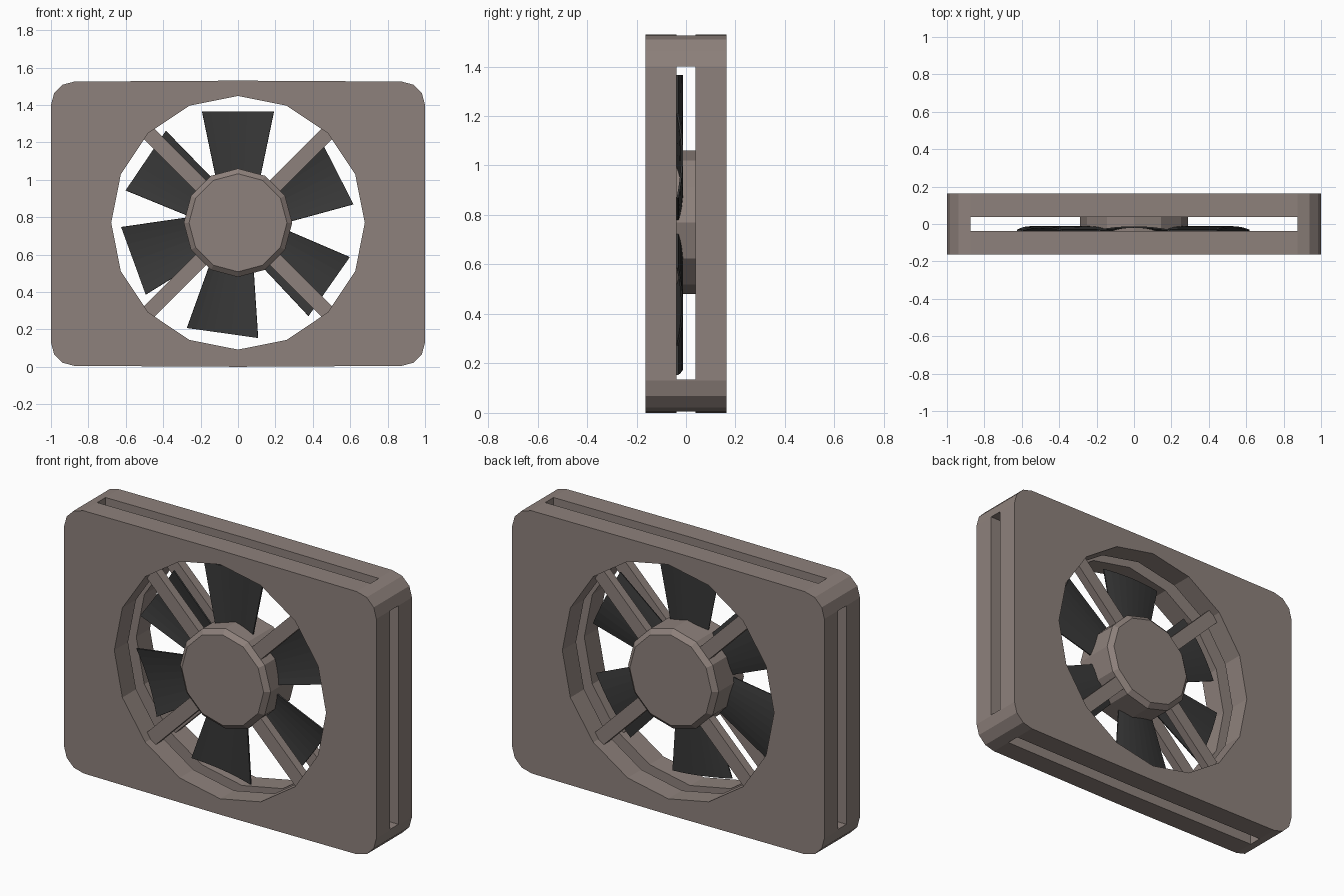
import bpy, bmesh
from math import sin, cos, pi, radians
from mathutils import Matrix

if "Cube" in bpy.data.objects:
    bpy.data.objects.remove(bpy.data.objects["Cube"])

CZ = 0.77          # height of the fan axis
SLOT = 0.038       # half width of the side slots


def material(name, rgb):
    m = bpy.data.materials.new(name)
    m.diffuse_color = (*rgb, 1)
    m.use_nodes = True
    m.node_tree.nodes["Principled BSDF"].inputs["Base Color"].default_value = m.diffuse_color
    return m


body = material("warm_grey", (0.27, 0.22, 0.20))
dark = material("dark_grey", (0.04, 0.04, 0.04))


def make(name, bm, mat):
    bmesh.ops.recalc_face_normals(bm, faces=bm.faces)
    me = bpy.data.meshes.new(name)
    bm.to_mesh(me)
    bm.free()
    me.materials.append(mat)
    ob = bpy.data.objects.new(name, me)
    bpy.context.collection.objects.link(ob)
    return ob


def loft(name, rings, mat):
    """Skin a list of equal-length rings of points and cap both ends."""
    bm = bmesh.new()
    rows = [[bm.verts.new(p) for p in r] for r in rings]
    n = len(rows[0])
    for a, b in zip(rows, rows[1:]):
        for i in range(n):
            j = (i + 1) % n
            bm.faces.new((a[i], a[j], b[j], b[i]))
    bm.faces.new(rows[0])
    bm.faces.new(rows[-1])
    return make(name, bm, mat)


def circle(r, y, n):
    return [(r * sin(2 * pi * i / n), y, CZ + r * cos(2 * pi * i / n)) for i in range(n)]


def box(name, size, matrix, mat):
    bm = bmesh.new()
    bmesh.ops.create_cube(bm, size=1, matrix=matrix @ Matrix.Diagonal((*size, 1)))
    return make(name, bm, mat)


def cut(ob, cutter):
    cutter.hide_render = True
    mod = ob.modifiers.new("cut", 'BOOLEAN')
    mod.operation = 'DIFFERENCE'
    mod.solver = 'EXACT'
    mod.object = cutter
    bpy.context.view_layer.objects.active = ob
    bpy.ops.object.modifier_apply(modifier=mod.name)
    bpy.data.objects.remove(cutter)


# Frame: rounded outline, slightly bowed top and bottom
outline, rad = [], 0.125
for k, (sx, sz) in enumerate(((1, 1), (-1, 1), (-1, -1), (1, -1))):
    cx, cz = sx * (1 - rad), 0.765 + sz * (0.76 - rad)
    for i in range(4):
        a = k * pi / 2 + i * pi / 6
        outline.append((cx + rad * cos(a), cz + rad * sin(a)))
    if k == 0:
        outline.append((0, 1.53))
    if k == 2:
        outline.append((0, 0))
frame = loft("frame", [[(x, y, z) for x, z in outline] for y in (-0.163, 0.163)], body)

# Round opening and the slots that split the frame between its corners
cut(frame, loft("hole_cutter", [circle(0.678, -0.3, 16), circle(0.678, 0.3, 16)], body))
place = Matrix.Translation((0, 0, 0.7675))
cut(frame, box("slot_cutter_vertical", (1.75, SLOT * 2, 3), place, body))
cut(frame, box("slot_cutter_horizontal", (3, SLOT * 2, 1.265), place, body))

# Hub with chamfered front and back
loft("hub", [circle(r, y, 12) for r, y in
             ((0.262, -0.14), (0.29, -0.115), (0.29, 0.115), (0.262, 0.14))], body)

# Diagonal spokes on the front and back
for side, y in (("front", -0.09), ("back", 0.09)):
    for i in range(4):
        m = (Matrix.Translation((0, y, CZ)) @ Matrix.Rotation(radians(45 + 90 * i), 4, 'Y')
             @ Matrix.Translation((0.465, 0, 0)))
        box(f"{side}_spoke_{i + 1}", (0.44, 0.05, 0.08), m, body)

# Fan blades: thin, gently arched trapezoids
for n, ang in enumerate((90, 27, -35, -98, -160, -214)):
    rot = Matrix.Translation((0, 0, CZ)) @ Matrix.Rotation(radians(90 - ang), 4, 'Y')
    bm = bmesh.new()
    rows = []
    for r, half in ((0.24, 0.118), (0.595, 0.192)):
        rows.append([bm.verts.new((half * t, -0.016 - 0.018 * t * t, r))
                     for t in (i / 4 - 1 for i in range(9))])
    for i in range(8):
        bm.faces.new((rows[0][i], rows[0][i + 1], rows[1][i + 1], rows[1][i]))
    bm.transform(rot)
    blade = make(f"blade_{n + 1}", bm, dark)
    sol = blade.modifiers.new("thickness", 'SOLIDIFY')
    sol.thickness = 0.008
    sol.offset = 0
    for p in blade.data.polygons:
        p.use_smooth = False
